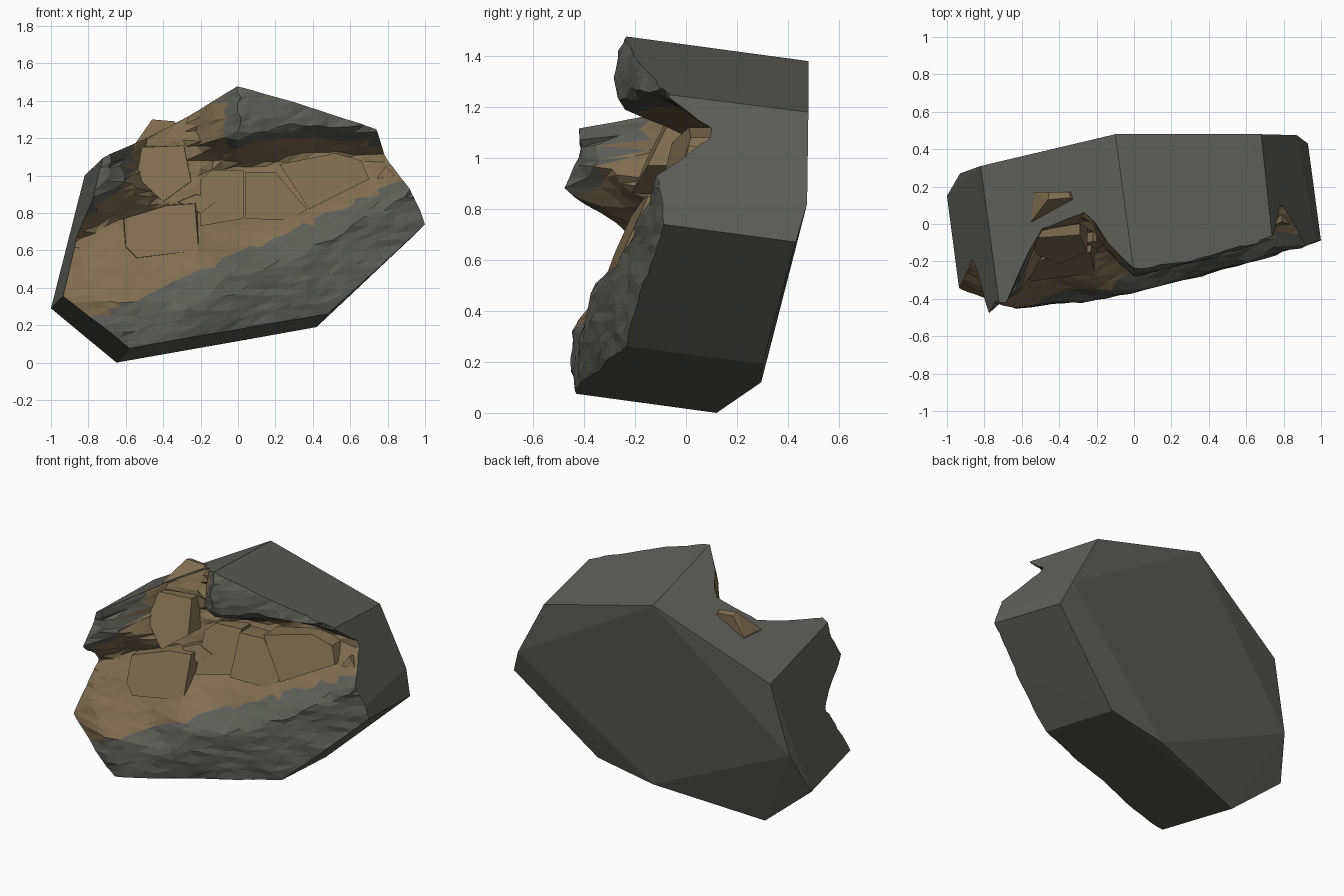
import bpy, bmesh, random
from mathutils import Vector, noise
from mathutils.bvhtree import BVHTree
from mathutils.geometry import delaunay_2d_cdt

if "Cube" in bpy.data.objects:
    bpy.data.objects.remove(bpy.data.objects["Cube"])

random.seed(4)


def material(name, rgb):
    m = bpy.data.materials.new(name)
    m.diffuse_color = (*rgb, 1)
    m.use_nodes = True
    m.node_tree.nodes["Principled BSDF"].inputs["Base Color"].default_value = m.diffuse_color
    return m


GREY = material("grey_stone", (0.112, 0.115, 0.1))
BROWN = material("brown_ore", (0.22, 0.155, 0.083))


def finish(name, bm, mats):
    bmesh.ops.recalc_face_normals(bm, faces=bm.faces[:])
    me = bpy.data.meshes.new(name)
    bm.to_mesh(me)
    bm.free()
    ob = bpy.data.objects.new(name, me)
    for m in mats:
        me.materials.append(m)
    bpy.context.collection.objects.link(ob)
    return ob


def hull(name, pts, mats):
    bm = bmesh.new()
    for p in pts:
        bm.verts.new(p)
    r = bmesh.ops.convex_hull(bm, input=bm.verts[:])
    junk = {g for g in r["geom_interior"] + r["geom_unused"] if isinstance(g, bmesh.types.BMVert)}
    bmesh.ops.delete(bm, geom=list(junk), context='VERTS')
    bmesh.ops.dissolve_limit(bm, angle_limit=0.02, verts=bm.verts[:], edges=bm.edges[:])
    return finish(name, bm, mats)


# Boulder: slanted seven-sided prism with a chamfered back
outline = [(-.033, 1.448), (.717, 1.237), (.99, .73), (.44, .23),
           (-.635, .02), (-.98, .31), (-.775, 1.04)]
back = [(-.1, .48, 1.38), (.68, .48, 1.18), (.87, .475, .82), (.93, .43, .67), (.42, .30, .19),
        (.03, .295, .12), (-.65, .12, 0), (-1, .15, .29), (-.93, .27, .55), (-.82, .31, 1.0)]
front = [(x + .078, -.6, z + .078) for x, z in outline]
boulder = hull("boulder", back + front, [GREY, BROWN])

# Broken front: control points (x, z, y) for the lower shelf and the upper overhang
shelf = [(-.55, -.05, -.42), (.6, .15, -.22), (1.12, .74, -.05), (-1.1, .3, -.3), (-.95, .34, -.35),
         (-.6, .12, -.45), (-.68, .33, -.44), (-.2, .3, -.41), (-.1, .47, -.38), (.2, .52, -.32),
         (.55, .7, -.21), (.92, .94, -.11), (.47, .25, -.24), (-.85, .5, -.32), (-.5, .55, -.28),
         (-.88, .64, -.19), (-.68, .76, -.16), (-.4, .82, -.07), (0, .78, -.06), (.4, .88, -.02),
         (.84, 1.02, .02), (1.0, 1.1, .1)]
overhang = [(-.45, 1.0, .0), (0, 1.04, .1), (.4, 1.12, .12), (.78, 1.1, .12), (-.24, 1.1, .0),
            (-.12, 1.2, -.18), (.0, 1.2, -.27), (.0, 1.33, -.29), (.4, 1.27, -.19), (.73, 1.24, -.08),
            (.95, 1.27, -.04), (.02, 1.6, -.23), (-.15, 1.42, -.07), (-.24, 1.45, .1),
            (-.5, 1.25, -.02), (-.6, 1.2, -.2), (-.7, 1.2, -.43), (-.79, .86, -.49), (-.63, .99, -.4),
            (-.57, 1.04, -.2), (-.9, .76, -.36), (-1.05, .85, -.42), (-.95, 1.1, -.43)]
ctrl = shelf + overhang
flat, _, tris, *_ = delaunay_2d_cdt([Vector(p[:2]) for p in ctrl], [], [], 0, 1e-5)
depth = [min(ctrl, key=lambda p: (Vector(p[:2]) - v).length)[2] for v in flat]
relief = BVHTree.FromPolygons([(v.x, d, v.y) for v, d in zip(flat, depth)], tris)


def front_y(x, z):
    for _ in range(60):
        hit = relief.ray_cast(Vector((x, -5, z)), Vector((0, 1, 0)))[0]
        if hit:
            return hit.y
        x, z = x * .97, .75 + (z - .75) * .97
    return -.2


def ramp(x, pts):
    for (a, p), (b, q) in zip(pts, pts[1:]):
        if x <= b:
            return p + (q - p) * max(0, x - a) / (b - a)
    return pts[-1][1]


def is_brown(x, z):
    if z < .58 + .44 * x + .02 * noise.noise((x * 9, z * 9, 2)):
        return False
    if x < -.57:
        return z < .96 + .85 * (x + .6)
    if x > -.2:
        return z < ramp(x, [(-.2, 1.5), (-.08, 1.38), (-.06, 1.13), (.05, 1.17), (.4, 1.21), (.66, 1.18), (.8, 1.1)])
    return True


# Cutter: jittered relief sheet pulled forward into a block
bm = bmesh.new()
NX, NZ = 36, 54
rows = []
for j in range(NZ + 1):
    row = []
    for i in range(NX + 1):
        x = -1.25 + 2.5 * i / NX + random.uniform(-.02, .02)
        z = -.25 + 2.05 * j / NZ + random.uniform(-.011, .011)
        y = front_y(x, z) + .016 * noise.noise((x * 4, z * 9, 0)) + random.uniform(-.005, .005)
        row.append(bm.verts.new((x, y, z)))
    rows.append(row)
for a, b in zip(rows, rows[1:]):
    for i in range(NX):
        for tri in ((a[i], a[i + 1], b[i + 1]), (a[i], b[i + 1], b[i])):
            f = bm.faces.new(tri)
            c = f.calc_center_median()
            f.material_index = int(is_brown(c.x, c.z))
ext = bmesh.ops.extrude_face_region(bm, geom=bm.faces[:], use_keep_orig=True)
for v in ext["geom"]:
    if isinstance(v, bmesh.types.BMVert):
        v.co.y = -1.5
cutter = finish("front_cutter", bm, [GREY, BROWN])
cutter.hide_render = True

mod = boulder.modifiers.new("break_front", 'BOOLEAN')
mod.operation, mod.solver, mod.object = 'DIFFERENCE', 'EXACT', cutter
bpy.context.view_layer.objects.active = boulder
bpy.ops.object.modifier_apply(modifier=mod.name)
bpy.data.objects.remove(cutter)


# Ore shards: sloped front face (y = y0 + gx*dx + gz*dz) running back into the rock
def shard(name, poly, y0, gx, gz, yback, grow=1.08):
    cx = sum(p[0] for p in poly) / len(poly)
    cz = sum(p[1] for p in poly) / len(poly)
    pts = []
    for x, z in poly:
        pts.append((x, y0 + gx * (x - cx) + gz * (z - cz), z))
        pts.append((cx + (x - cx) * grow, yback, cz + (z - cz) * grow))
    hull(name, pts, [BROWN])


shard("ore_block", [(-.61, .77), (-.6, .62), (-.54, .56), (-.21, .6), (-.23, .85), (-.38, .84)],
      -.23, .08, .45, .05)
shard("ore_slab_left", [(-.2, .98), (-.14, 1.03), (.03, 1.03), (.03, .77), (-.2, .73)], -.07, .12, .4, .15, 1)
shard("ore_slab_middle", [(.04, 1.02), (.04, .77), (.28, .76), (.37, .82), (.2, 1.02)], -.08, .12, .4, .15, 1)
shard("ore_slab_right", [(.22, 1.06), (.52, 1.12), (.66, 1.08), (.7, .98), (.38, .82)], -.03, .15, .35, .16, 1)
shard("ore_pillar", [(-.55, 1.0), (-.55, 1.15), (-.29, 1.16), (-.25, .97), (-.4, .86)], -.13, .05, .5, .1, 1.02)
shard("ore_spike", [(-.55, 1.17), (-.46, 1.3), (-.34, 1.29), (-.26, 1.2), (-.3, 1.1), (-.52, 1.08)],
      .05, .15, .8, .17, .9)
shard("ore_chip", [(-.32, .86), (-.22, .9), (-.12, .86), (-.2, .8)], -.11, .1, .4, .05)
shard("ore_edge_chip", [(.74, .98), (.79, 1.05), (.84, 1.0)], .0, 0, .3, .13, .4)
